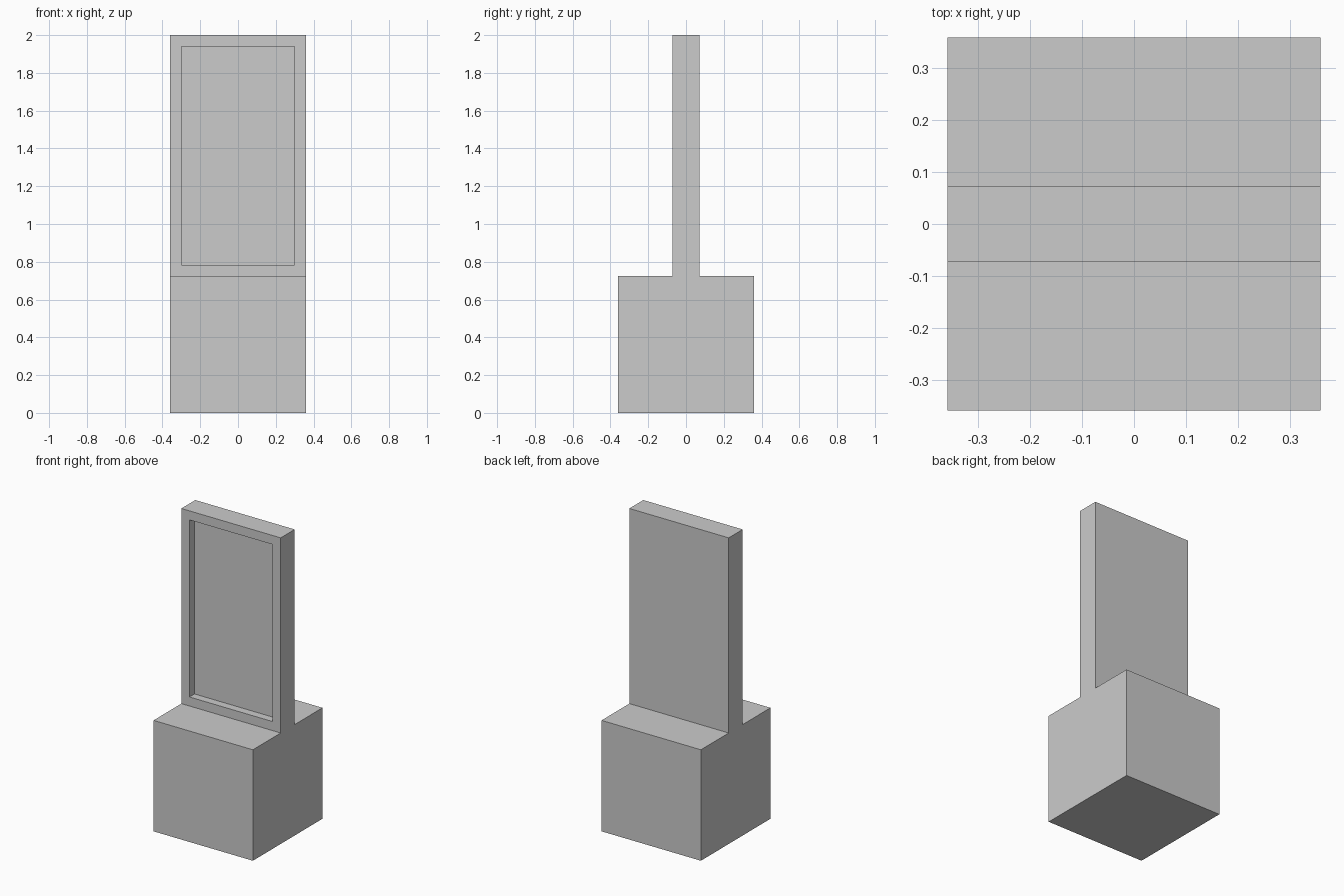
import bpy, bmesh
from mathutils import Vector

if "Cube" in bpy.data.objects:
    bpy.data.objects.remove(bpy.data.objects["Cube"])

HALF = 0.359        # half width and half depth of the base
PANEL = 0.072       # half thickness of the upright panel
BASE_TOP, TOP = 0.725, 2.0
BORDER, RECESS = 0.059, 0.052

bm = bmesh.new()

# Side profile (y, z): square base with a thin upright panel, extruded along x
profile = [(-HALF, 0), (HALF, 0), (HALF, BASE_TOP), (PANEL, BASE_TOP),
           (PANEL, TOP), (-PANEL, TOP), (-PANEL, BASE_TOP), (-HALF, BASE_TOP)]
side = bm.faces.new([bm.verts.new((-HALF, y, z)) for y, z in profile])
ext = bmesh.ops.extrude_face_region(bm, geom=[side], use_keep_orig=True)
moved = [v for v in ext["geom"] if isinstance(v, bmesh.types.BMVert)]
bmesh.ops.translate(bm, verts=moved, vec=(2 * HALF, 0, 0))
bmesh.ops.recalc_face_normals(bm, faces=bm.faces[:])
bm.normal_update()

# Framed recess in the front of the panel
front = next(f for f in bm.faces if f.normal.y < -0.9
             and f.calc_center_median().z > BASE_TOP)
bmesh.ops.inset_region(bm, faces=[front], thickness=BORDER, use_even_offset=True)
pocket = bmesh.ops.extrude_discrete_faces(bm, faces=[front])["faces"][0]
bmesh.ops.translate(bm, verts=pocket.verts[:], vec=Vector((0, RECESS, 0)))
bmesh.ops.recalc_face_normals(bm, faces=bm.faces[:])

mesh = bpy.data.meshes.new("pedestal_with_panel")
bm.to_mesh(mesh)
bm.free()
bpy.context.collection.objects.link(bpy.data.objects.new("pedestal_with_panel", mesh))
